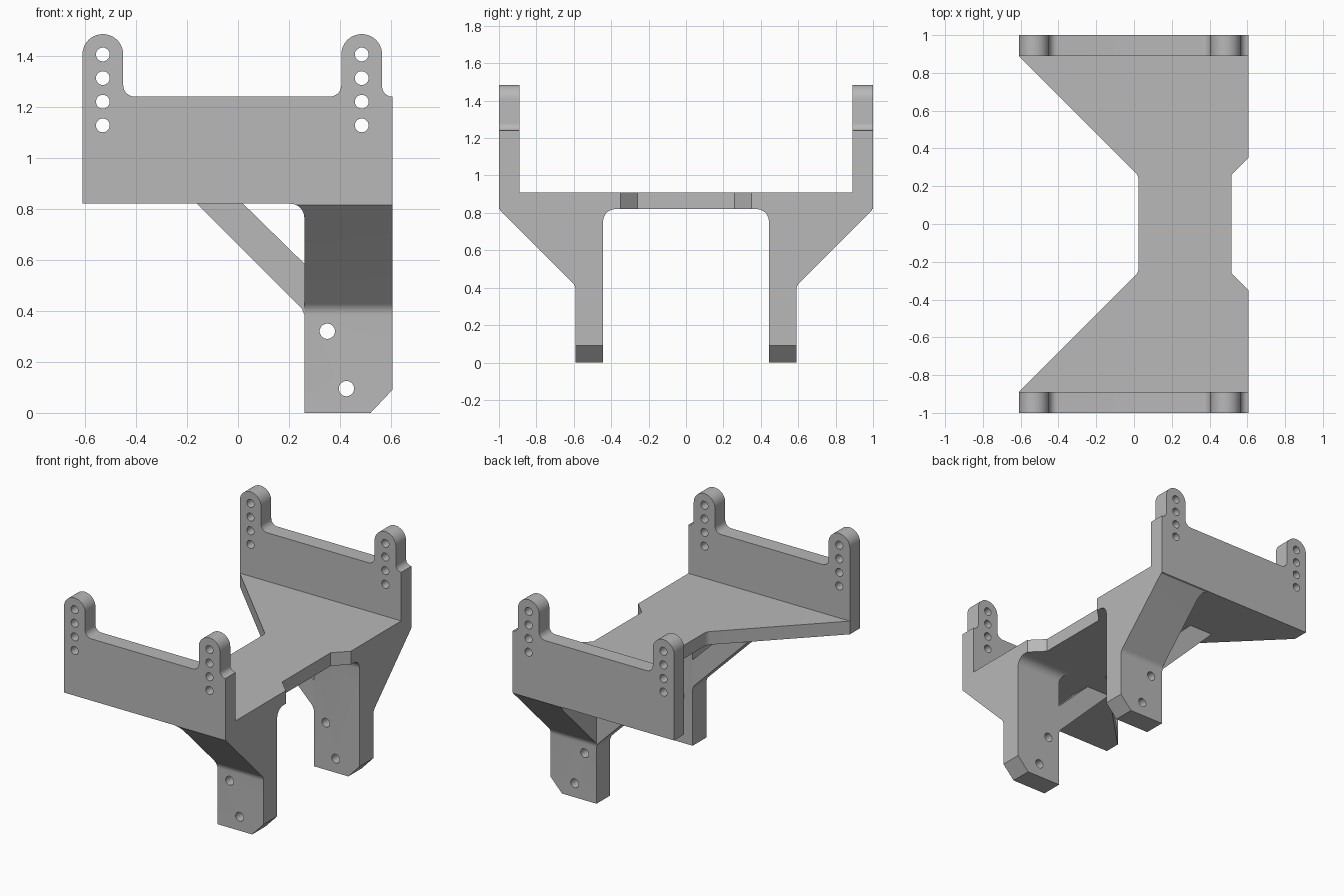
import bpy, bmesh, math
from mathutils import Vector

if "Cube" in bpy.data.objects:
    bpy.data.objects.remove(bpy.data.objects["Cube"])

grey = bpy.data.materials.new("light grey")
grey.use_nodes = True
grey.diffuse_color = (0.48, 0.48, 0.48, 1)
grey.node_tree.nodes["Principled BSDF"].inputs["Base Color"].default_value = grey.diffuse_color


def rounded(corners, steps=10):
    """Outline from (u, v) or (u, v, radius) corners, with filleted arcs."""
    out, n = [], len(corners)
    for i, c in enumerate(corners):
        p = Vector(c[:2])
        if len(c) == 2:
            out.append(p)
            continue
        a = (Vector(corners[i - 1][:2]) - p).normalized()
        b = (Vector(corners[(i + 1) % n][:2]) - p).normalized()
        half = a.angle(b) / 2
        centre = p + (a + b).normalized() * c[2] / math.sin(half)
        start = p + a * c[2] / math.tan(half) - centre
        end = p + b * c[2] / math.tan(half) - centre
        sweep = start.angle(end)
        for k in range(steps + 1):
            t = k / steps
            out.append(centre + (start * math.sin((1 - t) * sweep)
                                 + end * math.sin(t * sweep)) / math.sin(sweep))
    return out


def prism(name, outline, axis, lo, hi):
    """Extrude a flat outline along an axis between lo and hi."""
    place = {"x": lambda u, v, w: (w, u, v),
             "y": lambda u, v, w: (u, w, v),
             "z": lambda u, v, w: (u, v, w)}[axis]
    bm = bmesh.new()
    face = bm.faces.new([bm.verts.new(place(u, v, lo)) for u, v in outline])
    grown = bmesh.ops.extrude_face_region(bm, geom=[face])["geom"]
    bmesh.ops.translate(bm, vec=place(0, 0, hi - lo),
                        verts=[g for g in grown if isinstance(g, bmesh.types.BMVert)])
    bmesh.ops.remove_doubles(bm, verts=bm.verts, dist=0.0002)
    bmesh.ops.recalc_face_normals(bm, faces=bm.faces)
    mesh = bpy.data.meshes.new(name)
    bm.to_mesh(mesh)
    bm.free()
    mesh.materials.append(grey)
    obj = bpy.data.objects.new(name, mesh)
    bpy.context.collection.objects.link(obj)
    return obj


def select(obj):
    bpy.ops.object.select_all(action="DESELECT")
    obj.select_set(True)
    bpy.context.view_layer.objects.active = obj


def combine(obj, tool, operation):
    """Apply a boolean and discard the tool."""
    select(obj)
    mod = obj.modifiers.new("cut", "BOOLEAN")
    mod.operation, mod.solver, mod.object = operation, "EXACT", tool
    bpy.ops.object.modifier_apply(modifier=mod.name)
    bpy.data.objects.remove(tool)


def drill(obj, x, z, radius):
    ring = [(x + radius * math.cos(a), z + radius * math.sin(a))
            for a in (math.tau * k / 28 for k in range(28))]
    combine(obj, prism("drill", ring, "y", -1.2, 1.2), "DIFFERENCE")


BOTTOM, TOP, RIM, LUG_TOP = 0.82, 0.91, 1.24, 1.485
LEFT, RIGHT = -0.61, 0.605

# Waisted deck between the two walls
half_deck = [(LEFT, -0.89), (RIGHT, -0.89), (RIGHT, -0.35), (0.515, -0.26)]
deck = half_deck + [(u, -v) for u, v in reversed(half_deck)]
deck += [(0.025, 0.255, 0.06), (0.025, -0.255, 0.06)]
parts = [prism("deck", rounded(deck), "z", BOTTOM, TOP)]

# Wall with two rounded lugs
wall_shape = rounded([
    (LEFT, BOTTOM), (RIGHT, BOTTOM), (RIGHT, RIM), (0.565, RIM, 0.0395),
    (0.565, LUG_TOP, 0.0799), (0.405, LUG_TOP, 0.0799), (0.405, RIM, 0.045),
    (-0.45, RIM, 0.045), (-0.45, LUG_TOP, 0.0799), (LEFT, LUG_TOP, 0.0799)])

# Leg seen from the front, and the diagonal brace beside it
leg_front = rounded([
    (0.26, 0), (0.52, 0), (RIGHT, 0.09), (RIGHT, 0.85), (0.19, 0.85),
    (0.19, BOTTOM), (0.26, BOTTOM, 0.055)])
brace_shape = [(-0.16, BOTTOM), (0.02, BOTTOM), (0.26, 0.585), (0.26, 0.385), (0.25, 0.41)]

for label, s in (("front", -1), ("back", 1)):
    wall = prism(label + "_wall", wall_shape, "y", s, s * 0.89)
    for x in (-0.53, 0.485):
        for k in range(4):
            drill(wall, x, 1.127 + 0.0927 * k, 0.027)

    # Leg side profile, flaring out to the wall
    leg_side = rounded([
        (s * 0.995, 0.83), (s * 0.995, 0.815), (s * 0.59, 0.41, 0.06), (s * 0.59, 0),
        (s * 0.443, 0), (s * 0.443, BOTTOM, 0.065), (s * 0.36, BOTTOM), (s * 0.36, 0.83)])
    leg = prism(label + "_leg", leg_side, "x", 0, RIGHT)
    combine(leg, prism("leg_clip", leg_front, "y", -1.2, 1.2), "INTERSECT")
    drill(leg, 0.35, 0.32, 0.03)
    drill(leg, 0.425, 0.095, 0.03)

    brace = prism(label + "_brace", brace_shape, "y", s * 0.59, s * 0.443)
    parts += [wall, leg, brace]

for part in parts:
    select(part)
    bpy.ops.object.shade_smooth_by_angle(angle=math.radians(30))
